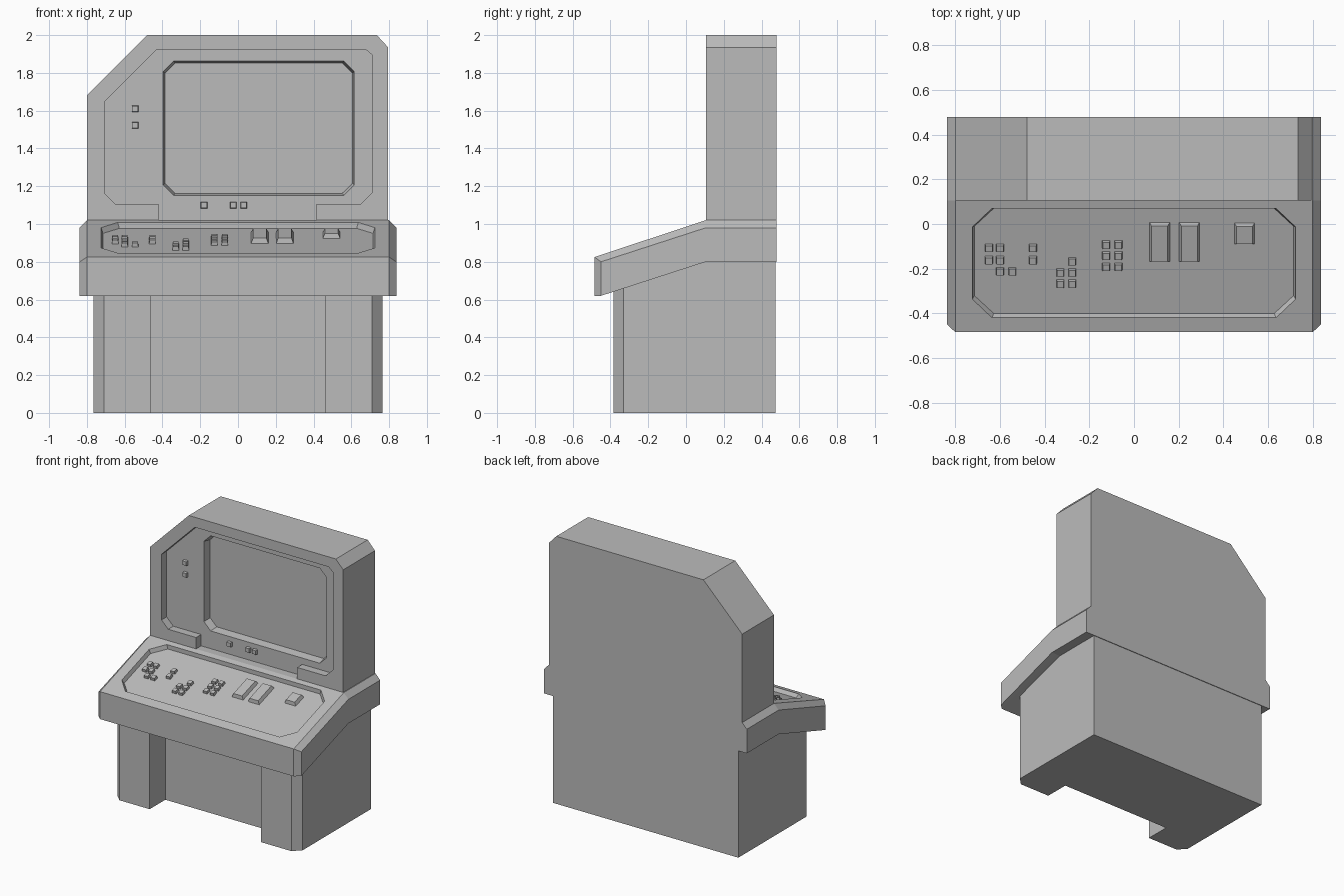
import bpy, bmesh
from math import atan, cos, radians
from mathutils import Matrix

cube = bpy.data.objects.get("Cube")
if cube:
    bpy.data.objects.remove(cube)

grey = bpy.data.materials.new("plain grey")
grey.use_nodes = True
COLOUR = (0.5, 0.5, 0.5, 1)
grey.diffuse_color = COLOUR
grey.node_tree.nodes["Principled BSDF"].inputs["Base Color"].default_value = COLOUR


def loft(name, rings, matrix=Matrix()):
    """Closed solid through a list of point rings."""
    bm = bmesh.new()
    loops = [[bm.verts.new(p) for p in ring] for ring in rings]
    n = len(loops[0])
    for a, b in zip(loops, loops[1:]):
        for i in range(n):
            j = (i + 1) % n
            bm.faces.new((a[i], a[j], b[j], b[i]))
    bm.faces.new(loops[0])
    bm.faces.new(loops[-1])
    bm.transform(matrix)
    bmesh.ops.recalc_face_normals(bm, faces=bm.faces[:])
    mesh = bpy.data.meshes.new(name)
    bm.to_mesh(mesh)
    bm.free()
    mesh.materials.append(grey)
    obj = bpy.data.objects.new(name, mesh)
    bpy.context.collection.objects.link(obj)
    return obj


def prism(name, outline, z0, z1, matrix=Matrix(), taper0=0, taper1=0):
    """Extruded outline, either end drawn in by its taper."""
    xs, ys = zip(*outline)
    cx, cy = (min(xs) + max(xs)) / 2, (min(ys) + max(ys)) / 2
    hx, hy = max(xs) - cx, max(ys) - cy

    def ring(z, t):
        return [(cx + (x - cx) * (1 - t / hx), cy + (y - cy) * (1 - t / hy), z)
                for x, y in outline]
    return loft(name, [ring(z0, taper0), ring(z1, taper1)], matrix)


def chamfered(x0, x1, y0, y1, c):
    return [(x0 + c, y0), (x1 - c, y0), (x1, y0 + c), (x1, y1 - c),
            (x1 - c, y1), (x0 + c, y1), (x0, y1 - c), (x0, y0 + c)]


def rect(x, y, w, h):
    return [(x - w / 2, y - h / 2), (x + w / 2, y - h / 2),
            (x + w / 2, y + h / 2), (x - w / 2, y + h / 2)]


def cut(obj, cutter):
    """Subtract the cutter, then discard it."""
    mod = obj.modifiers.new("cut", 'BOOLEAN')
    mod.operation, mod.solver, mod.object = 'DIFFERENCE', 'EXACT', cutter
    bpy.context.view_layer.update()
    deps = bpy.context.evaluated_depsgraph_get()
    mesh = bpy.data.meshes.new_from_object(obj.evaluated_get(deps))
    obj.modifiers.clear()
    obj.data = mesh
    bpy.data.objects.remove(cutter)


# Pedestal with a knee recess between two chamfered legs
half = [(0.46, -0.2), (0.46, -0.385), (0.71, -0.385), (0.765, -0.33), (0.765, 0.475)]
prism("pedestal", half + [(-x, y) for x, y in reversed(half)], 0, 0.805)

# Console desk: one side profile, drawn in at the chamfered ends
BACK, BEND = 0.48, 0.105


def desk_ring(x, front, lip, top):
    return [(x, front, 0.62), (x, front, lip), (x, BEND, top),
            (x, BACK, top), (x, BACK, 0.8), (x, BEND, 0.8)]


end, inner = (-0.45, 0.8, 0.98), (-0.485, 0.825, 1.02)
desk = loft("console_desk", [desk_ring(-0.838, *end), desk_ring(-0.8, *inner),
                             desk_ring(0.8, *inner), desk_ring(0.838, *end)])

# Sunken control panel on the slope
slope = atan((1.02 - 0.825) / (BEND + 0.485))
height = 1.02 - BEND * (1.02 - 0.825) / (BEND + 0.485)
panel = Matrix.Translation((0, 0, height)) @ Matrix.Rotation(slope, 4, 'X')
k = 1 / cos(slope)
DEPTH = 0.03
cut(desk, prism("panel_cutter", chamfered(-0.725, 0.725, -0.42 * k, 0.07 * k, 0.088),
                -DEPTH, 0.001, panel, taper0=0.01))

# Small panel buttons: columns of keys at each x
keys = {-0.65: (-0.115, -0.17), -0.6: (-0.115, -0.17, -0.22), -0.545: (-0.22,),
        -0.453: (-0.115, -0.17), -0.33: (-0.225, -0.275),
        -0.277: (-0.175, -0.225, -0.275),
        -0.125: (-0.1, -0.15, -0.2), -0.07: (-0.1, -0.15, -0.2)}
for x, rows in keys.items():
    for y in rows:
        prism("panel_button", rect(x, y * k, 0.036, 0.036), -DEPTH - 0.005, -DEPTH + 0.02,
              panel, taper1=0.003)

# Large panel pads
for x, y, h in ((0.115, -0.09, 0.18), (0.248, -0.09, 0.18), (0.495, -0.052, 0.1)):
    prism("panel_pad", rect(x, y * k, 0.095, h * k), -DEPTH - 0.005, -DEPTH + 0.025,
          panel, taper1=0.012)

# Monitor housing with clipped upper corners
wall = Matrix.Translation((0, BEND, 0)) @ Matrix.Rotation(radians(90), 4, 'X')
housing = prism("monitor_housing",
                [(-0.8, 1.02), (0.795, 1.02), (0.795, 1.935), (0.735, 2), (-0.48, 2), (-0.8, 1.68)],
                BEND - BACK, 0, wall)

# Sunken bezel, open to the desk at the bottom
STEP = 0.06
cut(housing, prism("bezel_cutter",
                   [(-0.42, 1), (0.415, 1), (0.415, 1.105), (0.65, 1.105), (0.71, 1.165),
                    (0.71, 1.895), (0.675, 1.925), (-0.43, 1.925), (-0.705, 1.65),
                    (-0.705, 1.16), (-0.65, 1.105), (-0.42, 1.105)], -STEP, 0.01, wall))

# Screen recess
cut(housing, prism("screen_cutter", chamfered(-0.397, 0.615, 1.152, 1.862, 0.055),
                   -2 * STEP, 0.001 - STEP, wall, taper0=0.01))

# Monitor buttons
for x, z in ((-0.545, 1.61), (-0.545, 1.522), (-0.18, 1.1), (-0.025, 1.1), (0.03, 1.1)):
    prism("monitor_button", rect(x, z, 0.036, 0.036), -STEP - 0.005, 0.02 - STEP,
          wall, taper1=0.003)
